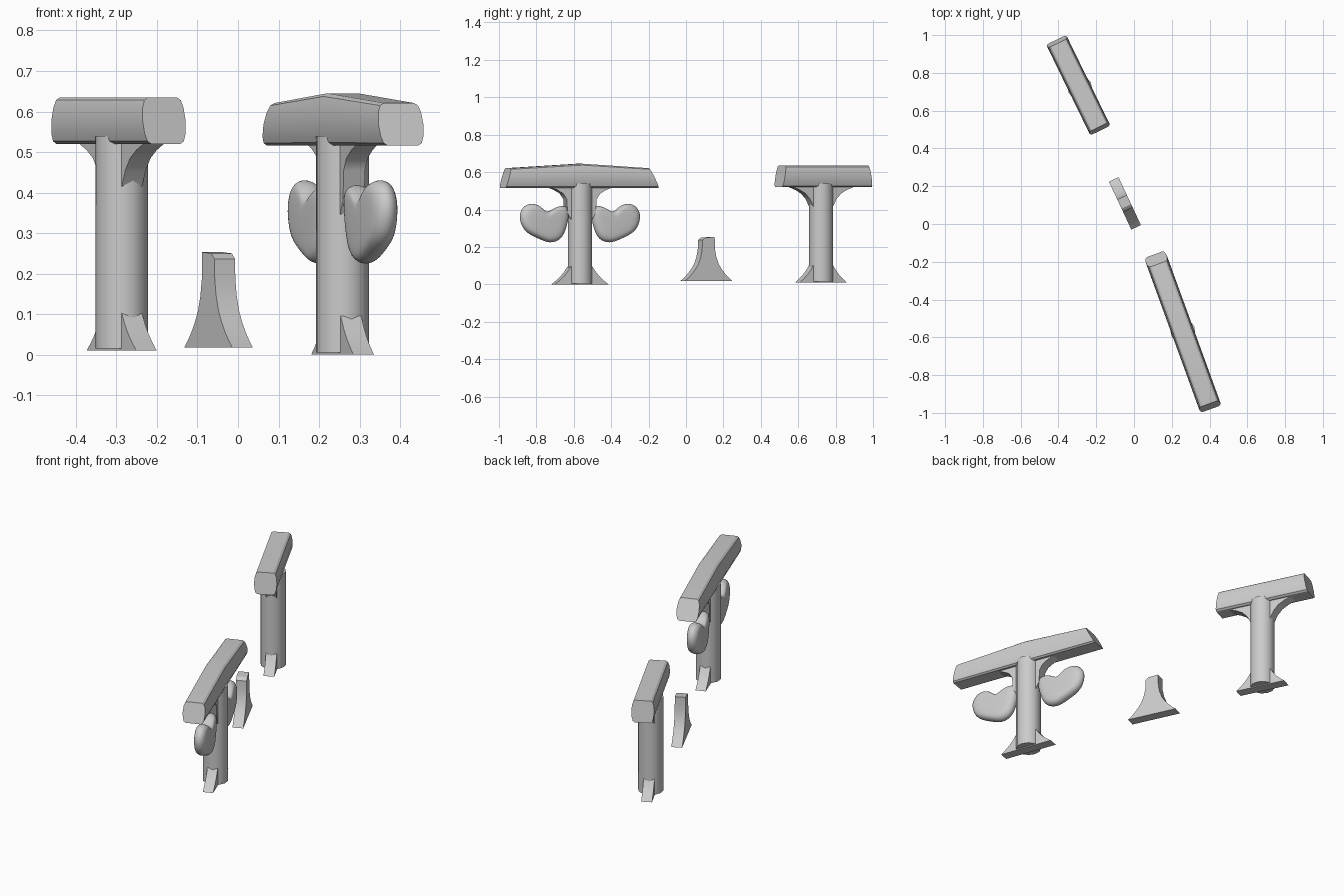
import bpy, bmesh
from math import radians
from mathutils import Matrix

if "Cube" in bpy.data.objects:
    bpy.data.objects.remove(bpy.data.objects["Cube"])


def finish(bm, name, place, smooth=30):
    x, y, deg = place
    bmesh.ops.recalc_face_normals(bm, faces=bm.faces)
    me = bpy.data.meshes.new(name)
    bm.to_mesh(me)
    bm.free()
    ob = bpy.data.objects.new(name, me)
    bpy.context.collection.objects.link(ob)
    ob.matrix_world = Matrix.Translation((x, y, 0)) @ Matrix.Rotation(radians(deg), 4, 'Z')
    bpy.ops.object.select_all(action='DESELECT')
    bpy.context.view_layer.objects.active = ob
    ob.select_set(True)
    bpy.ops.object.shade_smooth_by_angle(angle=radians(smooth))
    return ob


def loft(rings):
    bm = bmesh.new()
    loops = [[bm.verts.new(p) for p in r] for r in rings]
    n = len(loops[0])
    for a, b in zip(loops, loops[1:]):
        for i in range(n):
            j = (i + 1) % n
            bm.faces.new((a[i], a[j], b[j], b[i]))
    bm.faces.new(loops[0])
    bm.faces.new(loops[-1])
    return bm


def slab(name, outline, width, place):
    rings = [[(x, s * width / 2, z) for x, z in outline] for s in (-1, 1)]
    return finish(loft(rings), name, place)


def mirrored(half):
    return half + [(-x, z) for x, z in reversed(half)]


def post(name, z0, z1, radius, place):
    bm = bmesh.new()
    bmesh.ops.create_cone(bm, cap_ends=True, segments=12, radius1=radius, radius2=radius,
                          depth=z1 - z0, matrix=Matrix.Translation((0, 0, (z0 + z1) / 2)))
    finish(bm, name, place, 40)


# rounded beam section, then sections along the length: (x, bottom, height, slant)
SECTION = mirrored([(.040, 0), (.050, .06), (.056, .22), (.059, .5),
                    (.056, .78), (.050, .94), (.040, 1)])


def beam(name, sections, place):
    rings = [[(x - sl * t, y, z + h * t) for y, t in SECTION] for x, z, h, sl in sections]
    finish(loft(rings), name, place, 32)


FLARE = [(.140, 0), (.118, .018), (.095, .04), (.075, .065), (.056, .095)]
back_post = (-.287, .722, -64)
front_post = (.258, -.567, -70)

# back post with crossbeam, foot and upper braces
post("back_post", .015, .54, .065, back_post)
beam("back_beam", [(-.267, .52, .115, -.02), (.267, .52, .115, .02)], (-.295, .735, -64))
slab("back_foot", mirrored([(x, z + .01) for x, z in FLARE]), .056, back_post)
BRACE = [(.19, .53), (.175, .518), (.14, .505), (.105, .485), (.078, .455), (.055, .41)]
slab("back_brace", mirrored(BRACE), .056, back_post)

# front post with peaked crossbeam, foot and upper braces
post("front_post", .005, .54, .066, front_post)
beam("front_beam", [(-.436, .516, .105, -.055), (0, .516, .129, 0), (.436, .516, .105, .03)],
     (.258, -.57, -70))
slab("front_foot", mirrored([(x * 1.09, z) for x, z in FLARE]), .054, front_post)
slab("front_brace", mirrored(BRACE[:-2] + [(.085, .455), (.08, .38), (.055, .34)]), .056, front_post)

# rounded lobes hanging either side of the front post
LOBE = [(.05, .41), (.10, .425), (.145, .41), (.19, .378), (.225, .42), (.27, .437), (.32, .425),
        (.35, .375), (.335, .31), (.30, .27), (.23, .24), (.17, .215), (.105, .235), (.075, .30)]
cx, cz = .2, .33
for side, label in ((1, "near"), (-1, "far")):
    rings = []
    for y, k in ((-.036, .66), (-.027, .9), (0, 1.02), (.027, .9), (.036, .66)):
        rings.append([(side * (cx + (x - cx) * k), y, cz + (z - cz) * k) for x, z in LOBE])
    ob = finish(loft(rings), label + "_lobe", front_post, 180)
    sub = ob.modifiers.new("round", 'SUBSURF')
    sub.levels = sub.render_levels = 2

# short flared stand between the posts
right = [(.140, .018), (.118, .036), (.098, .056), (.078, .08), (.060, .108),
         (.046, .145), (.038, .185), (.036, .236)]
outline = right + [(.018, .25), (-.036, .253)] + [(-x, z) for x, z in reversed(right[:-1])]
slab("middle_stand", outline, .056, (-.048, .109, -65))
